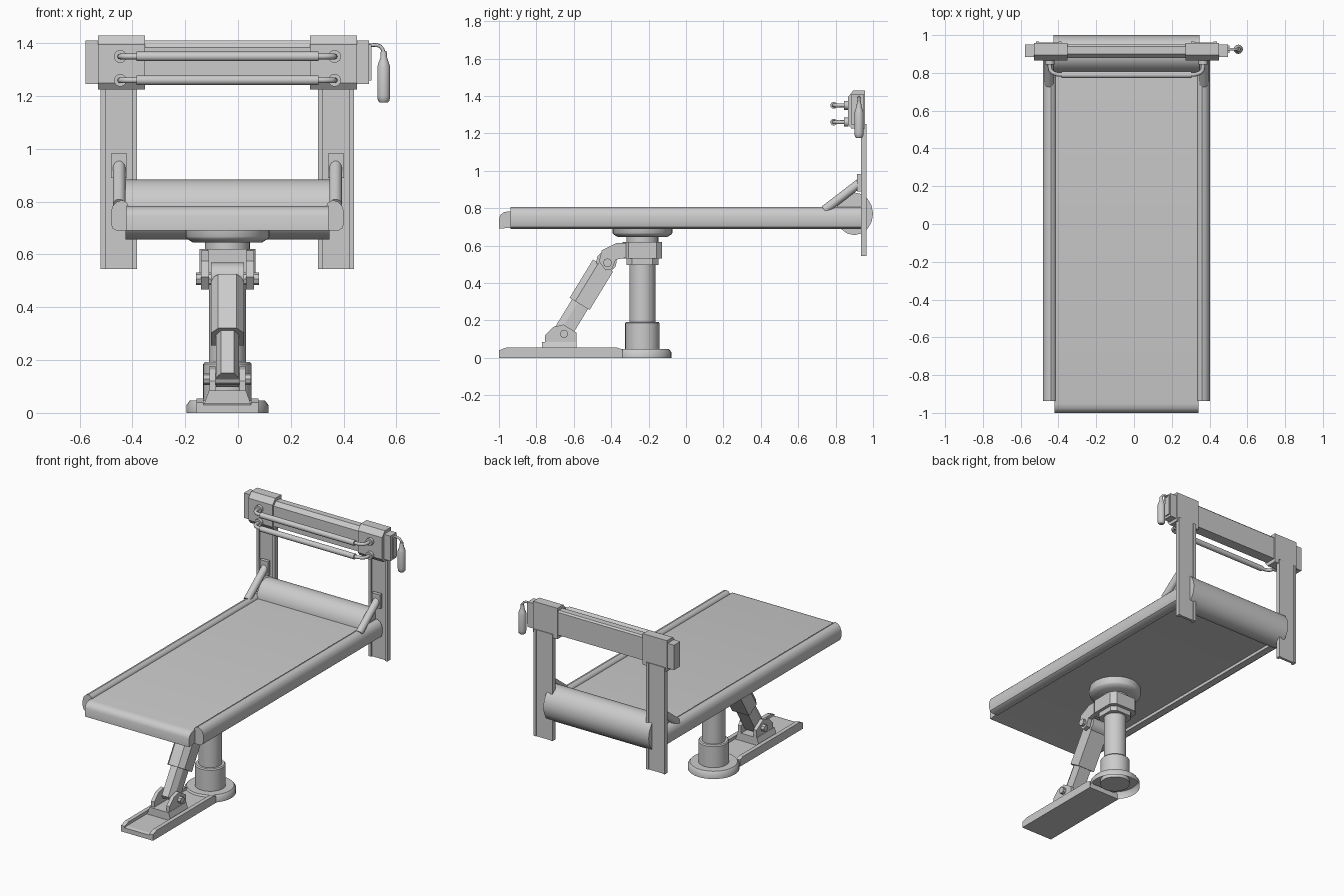
import bpy, bmesh, math
from mathutils import Vector

if "Cube" in bpy.data.objects:
    bpy.data.objects.remove(bpy.data.objects["Cube"])

C = -0.04      # symmetry plane of the bed (the handset on the right shifts the centre)
CY = -0.233    # column axis


def finish(name, bm, smooth=None):
    bmesh.ops.recalc_face_normals(bm, faces=bm.faces)
    me = bpy.data.meshes.new(name)
    bm.to_mesh(me)
    bm.free()
    ob = bpy.data.objects.new(name, me)
    bpy.context.collection.objects.link(ob)
    if smooth:
        bpy.ops.object.select_all(action='DESELECT')
        ob.select_set(True)
        bpy.context.view_layer.objects.active = ob
        bpy.ops.object.shade_smooth_by_angle(angle=math.radians(smooth))
    return ob


def prism(name, pts, axis, a, b, smooth=None):
    """Extrude a profile along x (y,z points), y (x,z points) or z (x,y points)."""
    put = {'x': lambda p, t: (t, p[0], p[1]),
           'y': lambda p, t: (p[0], t, p[1]),
           'z': lambda p, t: (p[0], p[1], t)}[axis]
    bm = bmesh.new()
    lo = [bm.verts.new(put(p, a)) for p in pts]
    hi = [bm.verts.new(put(p, b)) for p in pts]
    bm.faces.new(lo)
    bm.faces.new(hi)
    n = len(pts)
    for i in range(n):
        bm.faces.new((lo[i], lo[(i + 1) % n], hi[(i + 1) % n], hi[i]))
    return finish(name, bm, smooth)


def box(name, x0, x1, y0, y1, z0, z1):
    return prism(name, [(x0, y0), (x1, y0), (x1, y1), (x0, y1)], 'z', z0, z1)


def lathe(name, prof, loc, n=32, direction=(0, 0, 1), cap=True):
    """Revolve (radius, height) points around an axis."""
    bm = bmesh.new()
    q = Vector((0, 0, 1)).rotation_difference(Vector(direction).normalized())
    rings = []
    for r, h in prof:
        rings.append([bm.verts.new(Vector(loc) + q @ Vector((r * math.cos(t), r * math.sin(t), h)))
                      for t in [2 * math.pi * i / n for i in range(n)]])
    for A, B in zip(rings, rings[1:]):
        for i in range(n):
            bm.faces.new((A[i], A[(i + 1) % n], B[(i + 1) % n], B[i]))
    if cap:
        bm.faces.new(rings[0])
    bm.faces.new(rings[-1])
    return finish(name, bm, 40)


def rod(name, a, b, r, n=16):
    d = Vector(b) - Vector(a)
    return lathe(name, [(r, 0), (r, d.length)], a, n, d)


def tube(name, pts, r):
    cu = bpy.data.curves.new(name, 'CURVE')
    cu.dimensions = '3D'
    cu.bevel_depth = r
    cu.bevel_resolution = 2
    cu.use_fill_caps = True
    sp = cu.splines.new('POLY')
    sp.points.add(len(pts) - 1)
    for p, co in zip(sp.points, pts):
        p.co = (*co, 1)
    ob = bpy.data.objects.new(name, cu)
    bpy.context.collection.objects.link(ob)
    bpy.ops.object.select_all(action='DESELECT')
    ob.select_set(True)
    bpy.context.view_layer.objects.active = ob
    bpy.ops.object.convert(target='MESH')
    bpy.ops.object.shade_smooth_by_angle(angle=math.radians(50))


# column: hollow base, sleeve, shaft and turntable
lathe('column_base', [(.155, 0), (.155, .03), (.143, .046), (.06, .046)], (C, CY, 0), cap=False)
lathe('column_sleeve', [(.092, .02), (.092, .185), (.086, .192)], (C, CY, 0))
lathe('column_shaft', [(.07, .18), (.07, .52)], (C, CY, 0))
lathe('column_neck', [(.085, .6), (.085, .65)], (C, CY, 0))
lathe('turntable', [(.13, .645), (.155, .66), (.16, .668), (.16, .712)], (C, CY, 0))


def collar(h, k):
    return [(C + sx * a, CY + sy * b) for sx, sy, a, b in
            ((-1, -1, k, h), (1, -1, k, h), (1, -1, h, k), (1, 1, h, k),
             (1, 1, k, h), (-1, 1, k, h), (-1, 1, h, k), (-1, -1, h, k))]


prism('collar_upper', collar(.106, .075), 'z', .53, .62)
prism('collar_lower', collar(.085, .055), 'z', .497, .53)

# foot plate with raised side rails
prism('foot_plate', [(-1, 0), (-.34, 0), (-.34, .035), (-.98, .035), (-1, .03)], 'x', C - .117, C + .117)
for s, side in ((-1, 'left'), (1, 'right')):
    prism('foot_rail_' + side, [(-1, .015), (-.34, .015), (-.34, .045), (-.37, .055), (-.96, .055), (-1, .04)],
          'x', C + s * .09, C + s * .117)
    # clevis lugs at both ends of the strut
    prism('lower_lug_' + side, [(-.755, .07), (-.585, .07), (-.585, .135), (-.655, .178), (-.71, .165), (-.755, .12)],
          'x', C + s * .045, C + s * .068)
    prism('upper_lug_' + side, [(-.43, .468), (-.395, .475), (-.375, .525), (-.32, .535), (-.32, .615),
                                (-.37, .615), (-.45, .575), (-.465, .515)], 'x', C + s * .07, C + s * .1)
prism('clevis_plate', [(C - .09, .03), (C + .09, .03), (C + .07, .085), (C - .07, .085)], 'y', -.77, -.585)
rod('lower_pin', (C - .09, -.652, .128), (C + .09, -.652, .128), .022, 8)
rod('upper_pin', (C - .12, -.42, .508), (C + .12, -.42, .508), .024, 8)
rod('strut_knuckle', (C - .062, -.425, .515), (C + .062, -.425, .515), .055, 12)

# diagonal strut: wide chamfered upper half over a narrow lower half
lean = -math.atan2(.232, .38)
for name, w, k, y0, y1, z0, z1 in (('strut_upper', .063, .035, -.075, .05, .18, .42),
                                   ('strut_lower', .044, .024, -.06, .04, -.01, .2)):
    ob = prism(name, [(-w, y1), (w, y1), (w, y0 + .035), (k, y0), (-k, y0), (-w, y0 + .035)], 'z', z0, z1)
    ob.location = (C, -.652, .128)
    ob.rotation_euler.x = lean

# bed deck and end roller
prism('bed_deck', [(-1, .69), (-1, .745), (-.992, .765), (-.975, .778), (-.95, .783), (.9, .783), (.9, .71),
                   (-.78, .71)], 'x', C - .382, C + .382, 40)
prism('end_roller', [(.9 + .1 * math.cos(math.pi * i / 8), .77 + .114 * math.sin(math.pi * i / 8))
                     for i in range(16)], 'x', C - .386, C + .386, 40)

# everything mirrored on the upper frame
for s, side in ((-1, 'left'), (1, 'right')):
    X = lambda d: C + s * d
    prism('side_rail_' + side, [(X(a), z) for a, z in
          ((.375, .69), (.42, .69), (.436, .7), (.442, .72), (.442, .76), (.434, .785), (.418, .8),
           (.4, .806), (.382, .798), (.375, .785))], 'y', -.937, .936, 40)
    # post: channel with edge flanges
    box('post_' + side, X(.345), X(.478), .945, .962, .545, 1.25)
    for a in (.343, .462):
        box('post_flange_' + side, X(a), X(a + .018), .935, .966, .545, 1.25)
    # brace from rail to post
    rod('brace_' + side, (X(.41), .74, .79), (X(.41), .935, .94), .024)
    box('brace_plate_' + side, X(.38), X(.441), .915, .937, .89, .983)
    # header clamp
    prism('header_block_' + side, [(.957, 1.225), (.957, 1.43), (.895, 1.43), (.866, 1.395), (.866, 1.25),
                                   (.885, 1.225)], 'x', X(.313), X(.49))
    box('header_end_' + side, X(.48), X(.537), .885, .95, 1.245, 1.41)

# header beam with a ridge along the top
prism('header_beam', [(.95, 1.25), (.95, 1.4), (.94, 1.41), (.9, 1.41), (.878, 1.385), (.878, 1.25)],
      'x', C - .4, C + .4)

# two grab bars with bent ends and mounting flanges
for z, lvl in ((1.35, 'upper'), (1.26, 'lower')):
    rod('grab_bar_' + lvl, (C - .345, .79, z), (C + .345, .79, z), .018)
    for s in (-1, 1):
        tube('bar_bracket_' + lvl, [(C + s * d, y, z) for d, y in
             ((.33, .79), (.365, .792), (.39, .8), (.403, .815), (.406, .835), (.406, .87))], .011)
        rod('bar_flange_' + lvl, (C + s * .406, .845, z), (C + s * .406, .87, z), .024)

# hanging handset on a short cable
box('cable_mount', .44, .505, .905, .945, 1.26, 1.395)
tube('cable', [(.49, .925, 1.392), (.525, .925, 1.394), (.54, .925, 1.388), (.549, .925, 1.375),
               (.552, .925, 1.355)], .007)
lathe('handset', [(.014, 1.175), (.022, 1.183), (.0245, 1.2), (.0245, 1.31), (.02, 1.325), (.013, 1.345),
                  (.011, 1.37)], (.552, .925, 0), 16)
